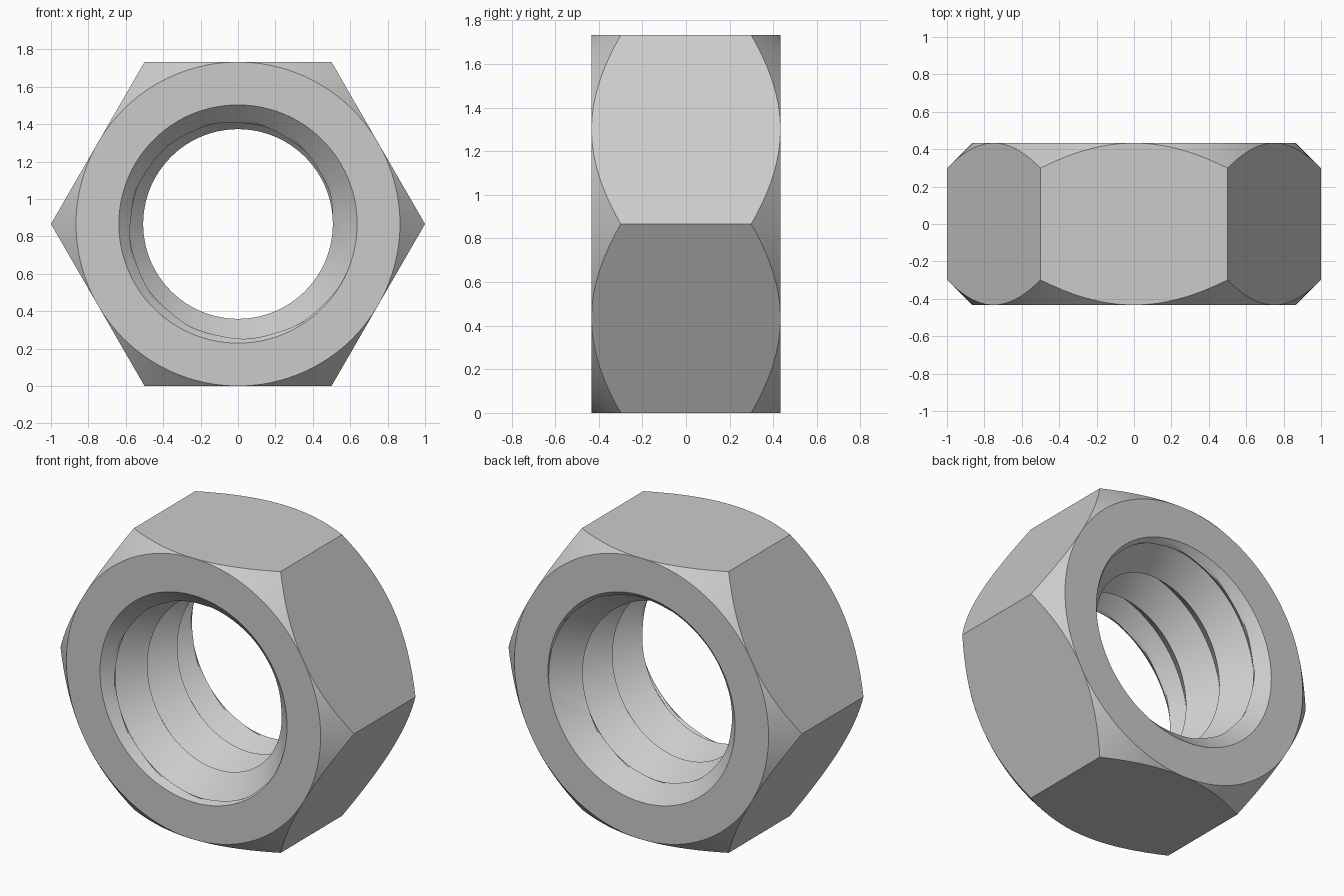
import bpy, bmesh
from math import sin, cos, pi, radians, floor

cube = bpy.data.objects.get("Cube")
if cube:
    bpy.data.objects.remove(cube, do_unlink=True)

APOTHEM = 3 ** 0.5 / 2        # centre to flat, with corners at radius 1
HALF = 0.433                  # half the thickness
CREST, ROOT = 0.507, 0.637    # bore radii
PITCH = 0.29
STEPS = 24                    # rows per thread turn
COLUMNS = 120
FIRST_CREST = -0.30           # crest depth at angle zero


def thread_radius(phase):
    """Symmetric V thread, crest at whole phases."""
    f = phase - floor(phase)
    return CREST + (ROOT - CREST) * (1 - abs(2 * f - 1))


def bore_points(turn):
    """Bore wall from front to back, with a countersink at both ends."""
    points = []
    rows = int((2 * HALF / PITCH + 3) * STEPS)
    for j in range(rows):
        phase = j / STEPS - 1
        y = FIRST_CREST + (phase - turn) * PITCH
        y = max(-HALF, min(HALF, y))
        countersink = ROOT - (HALF - abs(y))
        points.append((max(thread_radius(phase), countersink) if abs(y) < HALF else ROOT, y))
    return points


def outer_points(angle):
    """Face rim, conical chamfer and hexagon side, from back to front."""
    edge = APOTHEM / cos(angle % (pi / 3) - pi / 6)
    y = HALF - (edge - APOTHEM)
    return [(APOTHEM, HALF), (edge, y), (edge, -y), (APOTHEM, -HALF)]


# Sweep the cross-section around the axis
bm = bmesh.new()
columns = []
for i in range(COLUMNS + 1):
    turn = i / COLUMNS
    angle = 2 * pi * turn
    section = bore_points(turn) + outer_points(angle if i < COLUMNS else 0)
    columns.append([bm.verts.new((r * cos(angle), y, APOTHEM + r * sin(angle)))
                    for r, y in section])

for a, b in zip(columns, columns[1:]):
    for k in range(len(a)):
        n = (k + 1) % len(a)
        bm.faces.new((a[k], a[n], b[n], b[k]))

bmesh.ops.remove_doubles(bm, verts=bm.verts, dist=0.0001)
bmesh.ops.recalc_face_normals(bm, faces=bm.faces)

mesh = bpy.data.meshes.new("hex_nut")
bm.to_mesh(mesh)
bm.free()
nut = bpy.data.objects.new("hex_nut", mesh)
bpy.context.collection.objects.link(nut)

# Plain grey metal
steel = bpy.data.materials.new("grey_steel")
steel.use_nodes = True
colour = (0.6, 0.6, 0.6, 1)
steel.diffuse_color = colour
for node in steel.node_tree.nodes:
    if node.type == 'BSDF_PRINCIPLED':
        node.inputs["Base Color"].default_value = colour
mesh.materials.append(steel)

bpy.ops.object.select_all(action='DESELECT')
nut.select_set(True)
bpy.context.view_layer.objects.active = nut
bpy.ops.object.shade_smooth_by_angle(angle=radians(30))
